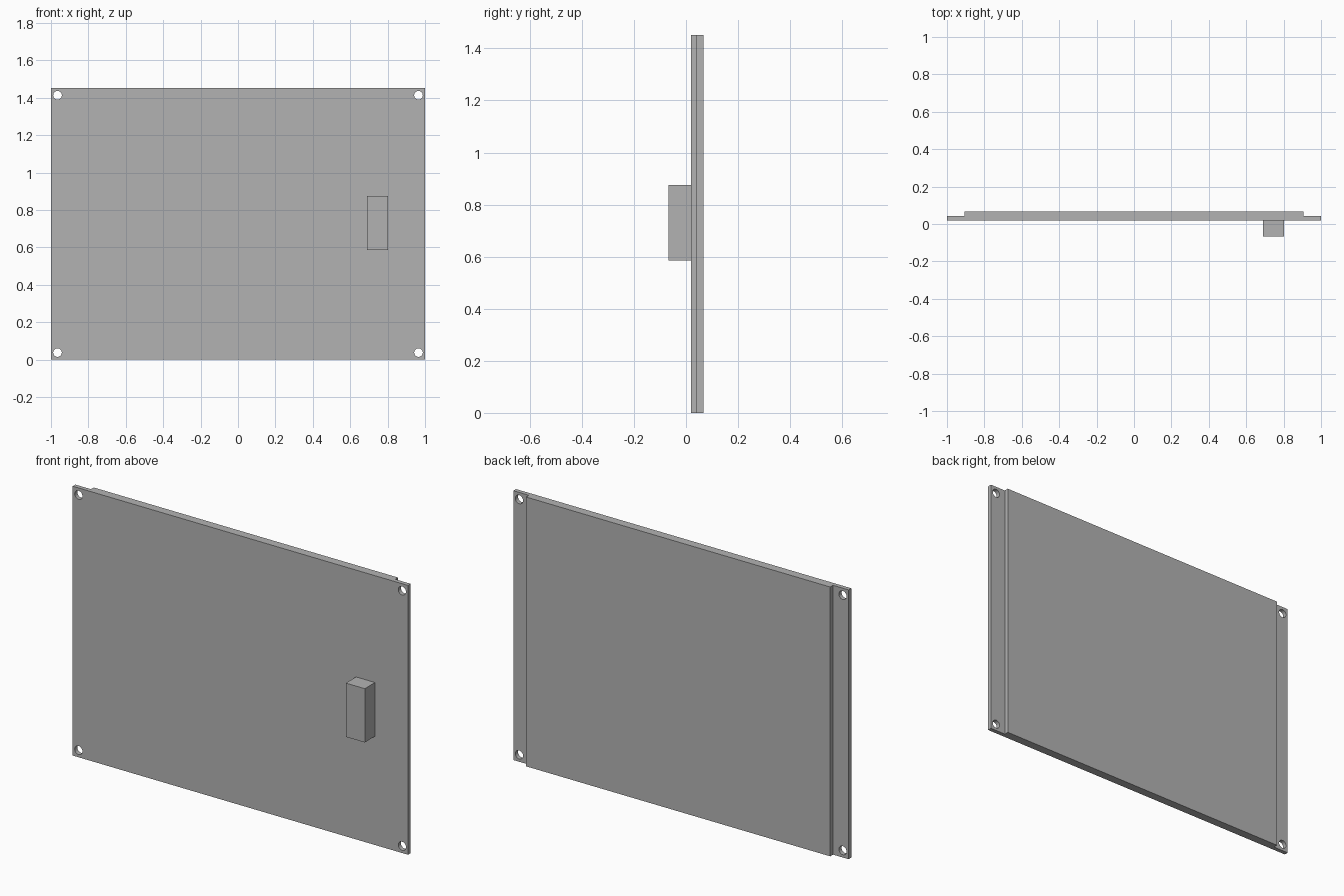
import bpy
import math

default = bpy.data.objects.get("Cube")
if default:
    bpy.data.objects.remove(default, do_unlink=True)

grey = bpy.data.materials.new("plain grey")
grey.use_nodes = True
colour = (0.45, 0.45, 0.45, 1)
grey.diffuse_color = colour
grey.node_tree.nodes["Principled BSDF"].inputs["Base Color"].default_value = colour

HEIGHT = 1.452
FRONT, MIDDLE, BACK = 0.02, 0.043, 0.067


def box(name, x, y, z):
    """Box spanning the given (low, high) ranges."""
    spans = (x, y, z)
    bpy.ops.mesh.primitive_cube_add(size=1, location=[(a + b) / 2 for a, b in spans])
    obj = bpy.context.object
    obj.name = name
    obj.scale = [b - a for a, b in spans]
    bpy.ops.object.transform_apply(location=False, rotation=False, scale=True)
    obj.data.materials.append(grey)
    return obj


# Front panel, thicker backing slab and the handle block
panel = box("front_panel", (-1, 1), (FRONT, MIDDLE), (0, HEIGHT))
box("backing_slab", (-0.907, 0.907), (MIDDLE, BACK), (0, HEIGHT))
box("handle", (0.69, 0.803), (-BACK, FRONT), (0.586, 0.876))

# Round mounting holes through the four corners
for side in (-1, 1):
    for z in (0.038, HEIGHT - 0.038):
        bpy.ops.mesh.primitive_cylinder_add(
            vertices=32, radius=0.023, depth=0.2,
            location=(side * 0.965, MIDDLE, z), rotation=(math.pi / 2, 0, 0))
        cutter = bpy.context.object
        cutter.name = "hole_cutter"
        cutter.hide_render = True
        cutter.data.materials.append(grey)
        hole = panel.modifiers.new("corner_hole", "BOOLEAN")
        hole.operation = "DIFFERENCE"
        hole.solver = "EXACT"
        hole.object = cutter
        bpy.context.view_layer.objects.active = panel
        bpy.ops.object.modifier_apply(modifier=hole.name)
        bpy.data.objects.remove(cutter, do_unlink=True)

# Smooth hole walls, crisp panel edges
bpy.ops.object.select_all(action="DESELECT")
panel.select_set(True)
bpy.context.view_layer.objects.active = panel
bpy.ops.object.shade_smooth_by_angle(angle=math.radians(30))
